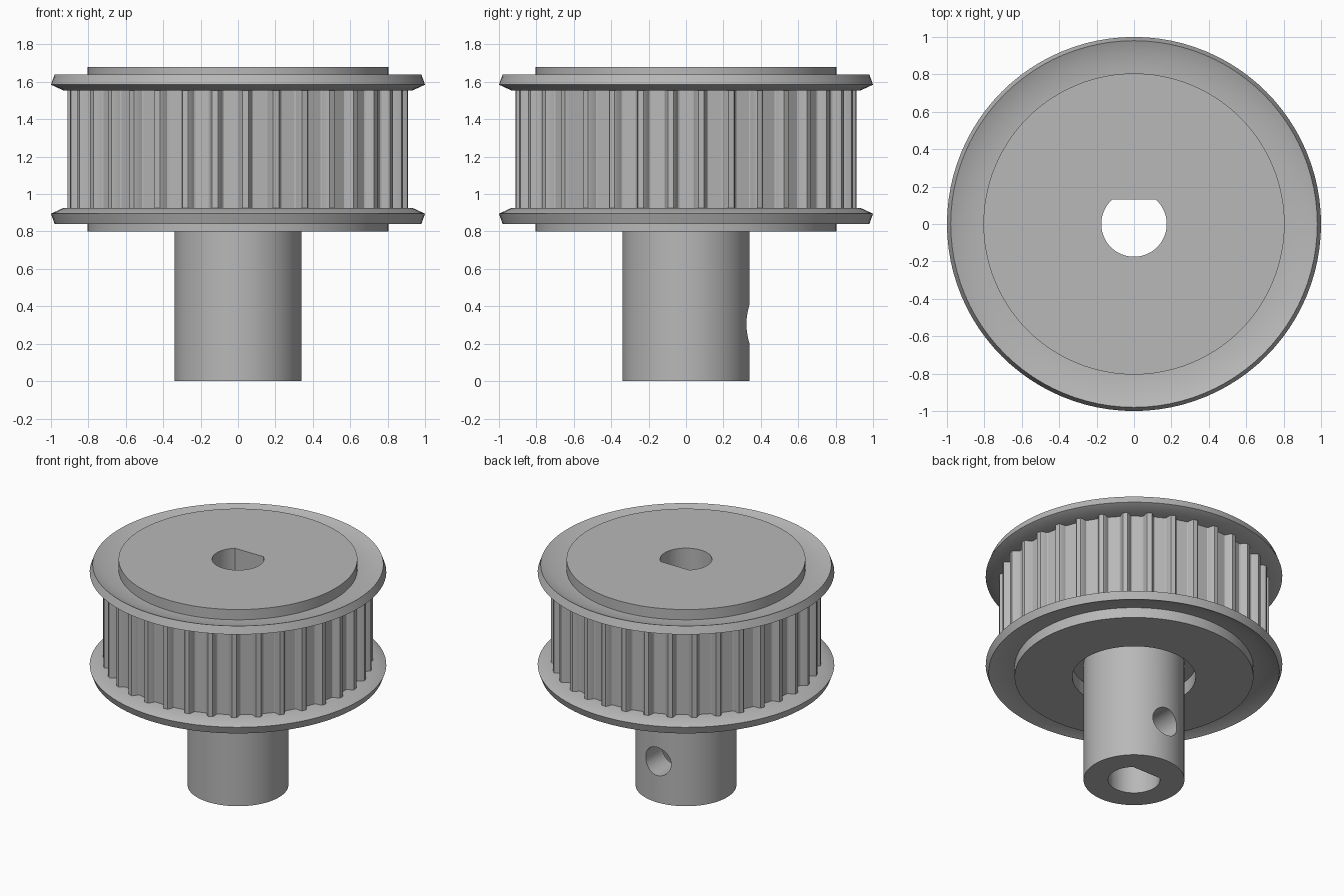
import bpy, bmesh
from math import pi, sin, cos, asin, radians

if "Cube" in bpy.data.objects:
    bpy.data.objects.remove(bpy.data.objects["Cube"], do_unlink=True)

SEGMENTS = 96
TEETH = 35
MID_Z = 1.24          # middle height of the toothed band

grey = bpy.data.materials.new("plain grey")
grey.use_nodes = True
colour = (0.48, 0.48, 0.48, 1)
grey.diffuse_color = colour
grey.node_tree.nodes["Principled BSDF"].inputs["Base Color"].default_value = colour


def finish(name, bm):
    bmesh.ops.remove_doubles(bm, verts=bm.verts, dist=1e-5)
    bmesh.ops.recalc_face_normals(bm, faces=bm.faces)
    mesh = bpy.data.meshes.new(name)
    bm.to_mesh(mesh)
    bm.free()
    mesh.materials.append(grey)
    obj = bpy.data.objects.new(name, mesh)
    bpy.context.collection.objects.link(obj)
    return obj


def select_only(obj):
    bpy.ops.object.select_all(action="DESELECT")
    obj.select_set(True)
    bpy.context.view_layer.objects.active = obj


def smooth(obj, angle=28):
    select_only(obj)
    bpy.ops.object.shade_smooth_by_angle(angle=radians(angle))


def lathe(name, profile, closed=False):
    """Spin an (r, z) profile around the z axis."""
    bm = bmesh.new()
    verts = [bm.verts.new((r, 0, z)) for r, z in profile]
    edges = [bm.edges.new(pair) for pair in zip(verts, verts[1:])]
    if closed:
        edges.append(bm.edges.new((verts[-1], verts[0])))
    bmesh.ops.spin(bm, geom=verts + edges, cent=(0, 0, 0), axis=(0, 0, 1),
                   angle=2 * pi, steps=SEGMENTS, use_merge=True)
    return finish(name, bm)


def prism(name, outline, low, high, capped=True):
    """Extrude an (x, y) outline between two heights."""
    bm = bmesh.new()
    bottom = [bm.verts.new((x, y, low)) for x, y in outline]
    top = [bm.verts.new((x, y, high)) for x, y in outline]
    for i in range(len(outline)):
        bm.faces.new((bottom[i - 1], bottom[i], top[i], top[i - 1]))
    if capped:
        bm.faces.new(bottom[::-1])
        bm.faces.new(top)
    return finish(name, bm)


def cut(target, cutter):
    mod = target.modifiers.new("cut", "BOOLEAN")
    mod.object = cutter
    mod.operation = "DIFFERENCE"
    mod.solver = "EXACT"
    select_only(target)
    bpy.ops.object.modifier_apply(modifier=mod.name)
    bpy.data.objects.remove(cutter, do_unlink=True)


# Hub and end discs, with a shallow recess around the hub
body = lathe("hub_and_discs", [
    (0, 0), (0.34, 0), (0.34, 0.9), (0.416, 0.9), (0.416, 0.8),
    (0.805, 0.8), (0.805, 1.68), (0, 1.68)])

# D-shaped shaft bore
bore_r, flat_y = 0.175, 0.13
start = pi - asin(flat_y / bore_r)
sweep = pi + 2 * asin(flat_y / bore_r)
d_shape = [(bore_r * cos(start + sweep * i / 48), bore_r * sin(start + sweep * i / 48))
           for i in range(49)]
cut(body, prism("bore_cutter", d_shape, -0.1, 1.8))

# Set screw hole through the back of the hub
bpy.ops.mesh.primitive_cylinder_add(vertices=40, radius=0.105, depth=0.5,
                                    location=(0, 0.3, 0.305), rotation=(pi / 2, 0, 0))
cut(body, bpy.context.object)
smooth(body)

# Toothed band: each groove is a trapezoid with softened corners
groove = [(-0.066, 0.911), (-0.060, 0.905), (-0.043, 0.868), (-0.036, 0.863)]
groove += [(-t, r) for t, r in reversed(groove)]
outline = []
for k in range(TEETH):
    a = 2 * pi * k / TEETH
    outline += [(r * cos(a + t / r), r * sin(a + t / r)) for t, r in groove]
band = prism("toothed_band", outline, 0.9, 1.58, capped=False)
smooth(band)

# Dished flanges, mirrored about the middle of the band
flange = [(0.79, 1.555), (0.935, 1.555), (1.0, 1.585), (0.98, 1.64),
          (0.9, 1.607), (0.79, 1.603)]
smooth(lathe("upper_flange", flange, closed=True))
smooth(lathe("lower_flange", [(r, 2 * MID_Z - z) for r, z in flange], closed=True))
